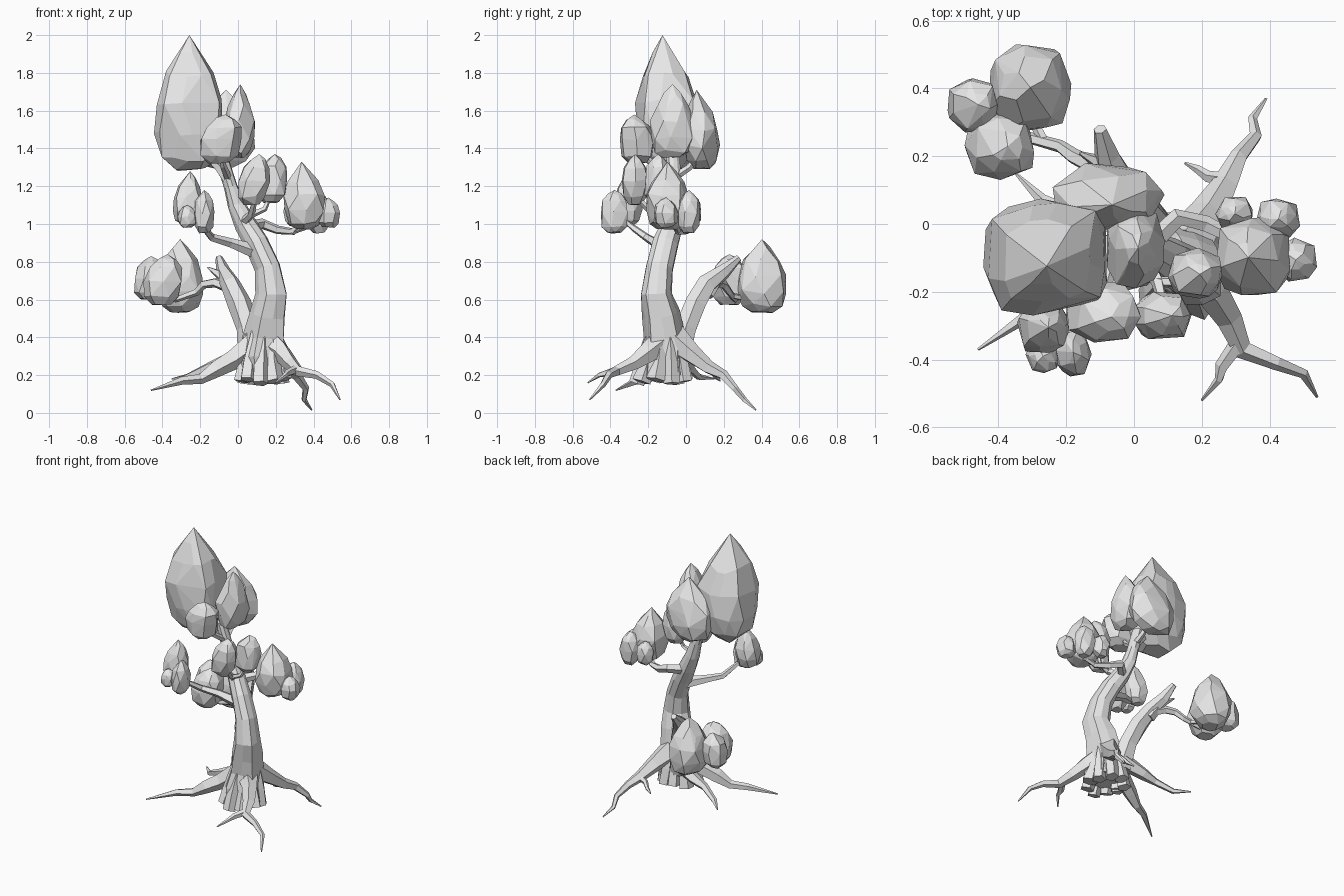
import bpy
import bmesh
import math
import random
from mathutils import Vector, Quaternion

random.seed(11)
CM = 0.01  # all part sizes below are in hundredths of a unit

default_cube = bpy.data.objects.get("Cube")
if default_cube:
    bpy.data.objects.remove(default_cube, do_unlink=True)

grey = bpy.data.materials.new("plain_grey")
grey.use_nodes = True
grey.diffuse_color = (0.8, 0.8, 0.8, 1)
grey.node_tree.nodes["Principled BSDF"].inputs["Base Color"].default_value = grey.diffuse_color


def finish(name, bm):
    """Turn a bmesh into a flat shaded object."""
    bmesh.ops.recalc_face_normals(bm, faces=bm.faces[:])
    mesh = bpy.data.meshes.new(name)
    bm.to_mesh(mesh)
    bm.free()
    mesh.materials.append(grey)
    obj = bpy.data.objects.new(name, mesh)
    bpy.context.scene.collection.objects.link(obj)
    return obj


def limb(name, *stations, sides=5, ridges=0.0, rough=0.08):
    """Faceted tapering tube; each station is x, y, z, radius."""
    centres = [Vector(s[:3]) * CM for s in stations]
    bm = bmesh.new()
    turn = Quaternion()
    heading = Vector((0, 0, 1))
    previous = None
    for i, centre in enumerate(centres):
        ahead = centres[min(i + 1, len(centres) - 1)]
        behind = centres[max(i - 1, 0)]
        tangent = (ahead - behind).normalized()
        turn = heading.rotation_difference(tangent) @ turn
        heading = tangent
        fade = ridges * (1 - i / len(centres)) ** 2
        ring = []
        for k in range(sides):
            angle = math.tau * k / sides
            radius = stations[i][3] * CM * (1 + random.uniform(-rough, rough))
            radius *= 1 + (fade if k % 2 else -fade)
            offset = Vector((math.cos(angle), math.sin(angle), 0)) * radius
            ring.append(bm.verts.new(centre + turn @ offset))
        if previous:
            for k in range(sides):
                n = (k + 1) % sides
                bm.faces.new((previous[k], previous[n], ring[n], ring[k]))
        else:
            bm.faces.new(ring[::-1])
        previous = ring
    bm.faces.new(previous)
    return finish(name, bm)


POINTED = ((0, 0.45), (0.08, 0.8), (0.28, 1), (0.52, 0.98), (0.75, 0.72), (0.91, 0.38))
ROUNDED = ((0, 0.5), (0.16, 0.9), (0.5, 1), (0.78, 0.85), (0.96, 0.45))


def foliage(name, xs, ys, zs, profile=POINTED, sides=7, lean=(0, 0), boxy=0.3):
    """Faceted egg shaped clump filling the given x, y and z ranges."""
    bm = bmesh.new()
    for height, radius in profile:
        phase = random.uniform(0, math.tau)
        for k in range(sides):
            angle = phase + math.tau * (k + random.uniform(-0.2, 0.2)) / sides
            across, along = math.cos(angle), math.sin(angle)
            reach = radius * random.uniform(0.93, 1.07)
            reach /= max(abs(across), abs(along)) ** boxy
            bm.verts.new((reach * across + lean[0] * height ** 2,
                          reach * along + lean[1] * height ** 2,
                          height + random.uniform(-0.03, 0.03)))
    bm.verts.new((lean[0], lean[1], 1.06))
    bmesh.ops.convex_hull(bm, input=bm.verts[:])
    loose = [v for v in bm.verts if not v.link_faces]
    bmesh.ops.delete(bm, geom=loose, context="VERTS")
    bmesh.ops.dissolve_limit(bm, angle_limit=math.radians(7),
                             verts=bm.verts[:], edges=bm.edges[:])
    # fit the clump to its ranges
    for axis, (low, high) in enumerate((xs, ys, zs)):
        values = [v.co[axis] for v in bm.verts]
        start, span = min(values), max(values) - min(values)
        for v in bm.verts:
            v.co[axis] = CM * (low + (high - low) * (v.co[axis] - start) / span)
    return finish(name, bm)


# Trunk and broken second stem
limb("trunk", (13, -12, 20, 12), (13, -12, 29, 12), (14, -11, 40, 11), (16, -13, 52, 9.5),
     (18, -15.5, 63, 8.5), (16, -14, 77, 7.2), (10, -11, 90, 6.8), (4, -7.5, 100, 5.8),
     (-1, -6, 110, 4.5), (-4, -6, 120, 3.8), (-9, -7, 136, 3.5), sides=10, ridges=0.14)
limb("broken_stem", (8, -5, 28, 7.5), (5, 0, 45, 6.2), (1, 5, 58, 6.3), (-4, 11, 68, 5.5),
     (-8, 20, 75, 4), (-10, 28, 82, 2), sides=6)
limb("stem_splinter", (-3, 11, 63, 4), (-8, 17, 72, 3.3), (-16, 21, 77, 0.5))
limb("trunk_strand", (4, -13, 17, 4), (5, -11, 35, 4), (8, -10, 48, 3), (13, -12, 62, 1))

# Buttresses around the foot of the trunk
for index in range(9):
    angle = math.radians(25 + 40 * index)
    dx, dy = math.cos(angle), math.sin(angle)
    foot = 15.5 + index % 3
    limb(f"buttress_{index + 1}", (13 + 11 * dx, -13 + 13 * dy, foot, 4.5),
         (13 + 9 * dx, -12 + 10 * dy, 27, 4), (14 + 6 * dx, -11 + 6 * dy, 44, 3), rough=0.2)

# Roots
limb("front_right_root", (8, -10, 36, 7), (-3, -14, 28, 5.5), (-12, -18, 23, 4.5),
     (-20, -21, 18, 3), (-30, -26, 17, 2.2), (-46, -37, 12, 0.4))
limb("back_right_root", (8, -3, 33, 6), (-7, 1, 27, 4), (-16, 2, 24, 2.5),
     (-27, 7, 19, 1.8), (-35, 15, 18, 0.4))
limb("front_left_root", (15, -12, 38, 8), (23, -20, 32, 5.5), (28, -28, 26, 4), (32, -37, 22, 3),
     (42, -41, 20, 2.2), (50, -44, 15, 1.6), (54, -51, 7, 0.4))
limb("front_left_root_fork", (31, -35, 23, 2.5), (26, -42, 21, 2), (25, -46, 20, 1.3),
     (20, -52, 16, 0.4))
limb("back_left_root", (15, -7, 39, 8), (22, 3, 31, 5.5), (27, 12, 24, 4), (31, 20, 20, 2.8),
     (36, 26, 13, 1.9), (35, 31, 7, 1.4), (39, 37, 1.5, 0.4))
limb("back_left_root_fork", (28, 13, 24, 2.5), (22, 14, 22, 1.8), (19, 16, 19, 1.3),
     (15, 18, 17, 0.4))

# Branches
limb("low_branch", (-4, 13, 66, 3), (-12, 17, 69, 2.6), (-18, 20, 68, 2.4), (-22, 23, 64, 2),
     (-33, 26, 60, 1.7), (-38, 30, 66, 1))
limb("low_twig", (-27, 25, 62, 1.6), (-31, 33, 60, 1.3), (-31, 39, 64, 1))
limb("right_branch", (10, -12, 85, 4), (-4, -16, 90, 2.8), (-14, -21, 93, 2.2),
     (-18, -28, 98, 1.7), (-22, -34, 103, 1))
limb("left_branch", (3, -8, 98, 3.5), (13, 2, 100, 2.8), (21, 0, 97, 2.4), (29, -4, 96, 2),
     (35, -8, 103, 1.2))
limb("left_twig", (28, -4, 96, 1.8), (38, -5, 99, 1.4), (48, -9, 104, 1))
limb("front_branch", (3, -10, 101, 2.6), (7, -17, 105, 2), (9, -25, 113, 1.4))
limb("front_twig", (7, -17, 105, 1.8), (14, -17, 108, 1.5), (18, -15, 117, 1))
limb("top_branch", (-5, -7, 122, 2.6), (-10, -7, 130, 2.6), (-20, -8, 140, 1.5))
limb("top_back_twig", (-5, -7, 124, 2.2), (-6, 2, 130, 1.8), (-7, 8, 140, 1))
limb("top_front_twig", (-5, -7, 124, 2.2), (-8, -17, 131, 1.8), (-10, -25, 140, 1))

# Top foliage
foliage("crown_foliage", (-44.5, -8), (-27, 7.5), (128, 200), sides=12, lean=(0, -0.2), boxy=0.6)
foliage("top_left_foliage", (-8, 9), (-19, 4), (135, 174), lean=(0.15, 0))
foliage("top_back_foliage", (-24, 9), (-2, 18), (129, 171), lean=(0.1, -0.3))
foliage("top_front_foliage", (-20, 2), (-35, -17), (132, 158), ROUNDED, lean=(0.3, -0.2))

# Middle foliage
foliage("front_foliage", (0, 17), (-34, -20), (110, 137), ROUNDED, lean=(0.5, 0))
foliage("front_left_foliage", (10, 26), (-22, -7), (111, 137), ROUNDED, lean=(0.2, 0))
foliage("left_foliage", (24, 46), (-21, 2), (97, 133), lean=(-0.15, 0))
foliage("left_outer_foliage", (42, 54), (-17, -4), (98, 114), ROUNDED)
foliage("left_back_foliage", (36, 49), (-4, 7.5), (95, 118), ROUNDED)
foliage("left_inner_foliage", (24, 35), (-2, 8), (99, 115), ROUNDED)
foliage("right_foliage", (-34.5, -19), (-38, -23), (99, 128), lean=(0.2, 0))
foliage("right_inner_foliage", (-23, -12.5), (-45, -31), (95, 118), ROUNDED)
foliage("right_small_foliage", (-32, -22), (-44, -34), (98, 110), ROUNDED)

# Low foliage
foliage("low_back_foliage", (-43, -18.5), (27, 53), (53, 92))
foliage("low_outer_foliage", (-55, -40), (27, 43), (60, 83), ROUNDED, lean=(0.3, 0))
foliage("low_front_foliage", (-50, -29.5), (13, 33), (57, 84), ROUNDED, lean=(0.3, 0))
